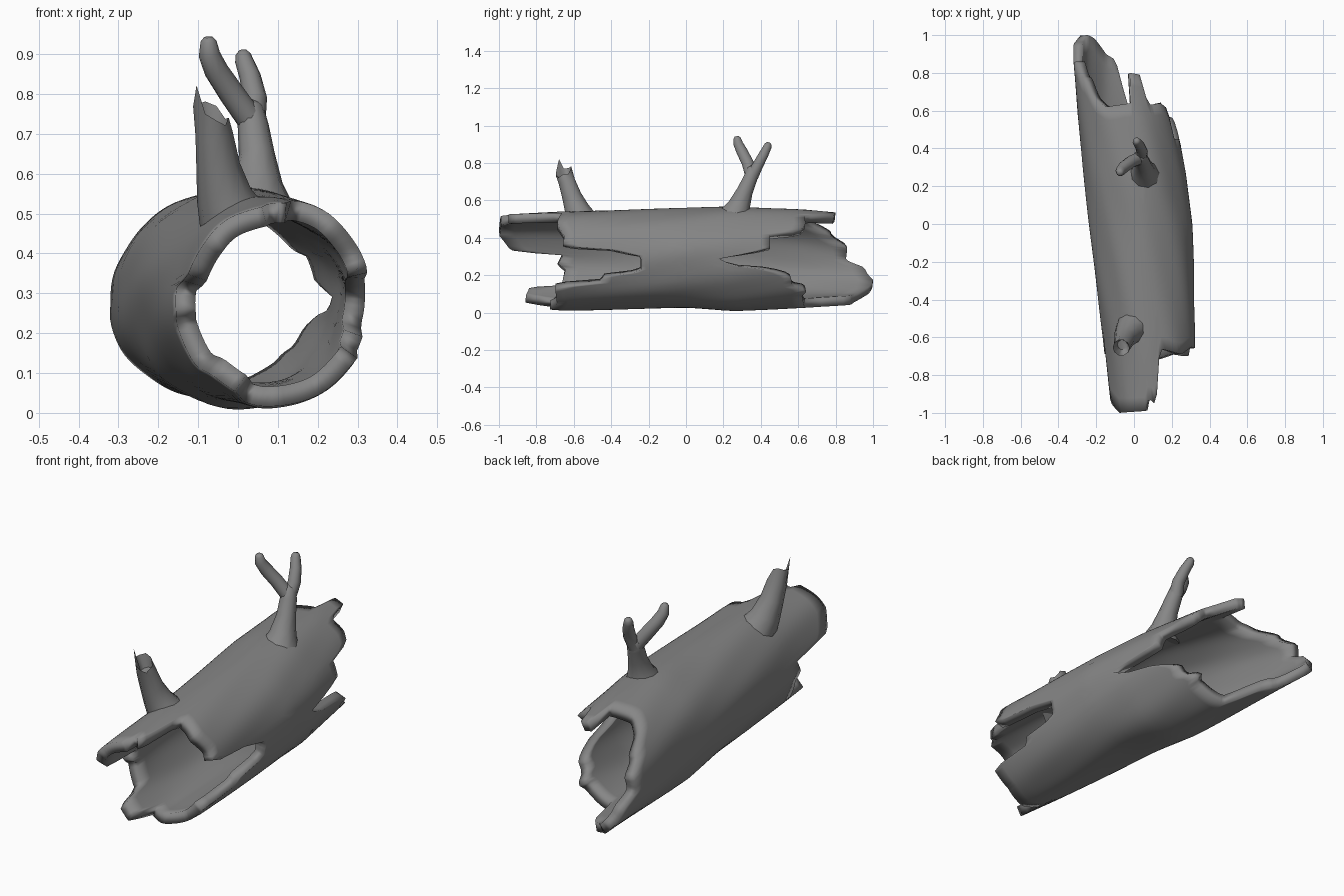
import bpy, bmesh, math
from mathutils import Vector

cube = bpy.data.objects.get("Cube")
if cube:
    bpy.data.objects.remove(cube)

bark = bpy.data.materials.new("bark_grey")
bark.use_nodes = True
bark.diffuse_color = (0.24, 0.24, 0.24, 1)
bark.node_tree.nodes["Principled BSDF"].inputs["Base Color"].default_value = bark.diffuse_color


def lerp_table(table, key):
    """Interpolate the remaining columns of a table sorted by its first column."""
    for a, b in zip(table, table[1:]):
        if key <= b[0]:
            f = max(0.0, (key - a[0]) / (b[0] - a[0]))
            return [p + (q - p) * f for p, q in zip(a[1:], b[1:])]
    return list(table[-1][1:])


def make_object(name, bm, angle):
    mesh = bpy.data.meshes.new(name)
    bm.to_mesh(mesh)
    bm.free()
    mesh.materials.append(bark)
    obj = bpy.data.objects.new(name, mesh)
    bpy.context.collection.objects.link(obj)
    bpy.ops.object.select_all(action='DESELECT')
    obj.select_set(True)
    bpy.context.view_layer.objects.active = obj
    bpy.ops.object.shade_smooth_by_angle(angle=math.radians(angle))
    return obj


# Log axis: y, centre x, centre z, half width, half height
AXIS = [(-1, .1, .28, .23, .243), (-.65, .09, .278, .247, .265), (0, .035, .29, .273, .267),
        (.25, .005, .287, .272, .28), (.6, -.04, .291, .262, .264), (1, -.09, .285, .24, .24)]

# Broken ends: degrees around the log (0 = left side, 90 = top), end y
FRONT = [(0, -.24), (4, -.25), (13, -.42), (17, -.66), (30, -.65), (50, -.69), (79, -.66),
         (84, -.9), (88, -.95), (95, -.92), (100, -.99), (140, -1), (160, -.95), (166, -.92),
         (171, -.66), (185, -.69), (192, -.65), (218, -.67), (226, -.84), (245, -.86),
         (252, -.7), (270, -.73), (300, -.69), (327, -.7), (331, -.46), (341, -.43),
         (345, -.24), (360, -.24)]
BACK = [(0, .18), (4, .28), (11, .45), (29, .45), (33, .61), (45, .64), (63, .63), (67, .79),
        (80, .8), (84, .64), (114, .62), (130, .67), (143, .77), (150, .78), (162, .86),
        (182, .85), (193, .95), (205, .97), (217, 1), (230, .98), (248, .9), (263, .87),
        (271, .64), (310, .62), (318, .65), (325, .57), (338, .56), (347, .45), (353, .25),
        (360, .18)]


def log_point(deg, y):
    cx, cz, rx, rz = lerp_table(AXIS, y)
    a = math.radians(deg)
    bump = 1 + .008 * math.sin(5 * a + 4 * y) + .006 * math.sin(9 * a - 7 * y)
    return Vector((cx + rx * bump * math.cos(a), y, cz + rz * bump * math.sin(a)))


# Hollow log shell with ragged ends
COLS, ROWS = 90, 22
bm = bmesh.new()
grid = []
for i in range(COLS):
    deg = 360 * i / COLS
    y0, y1 = lerp_table(FRONT, deg)[0], lerp_table(BACK, deg)[0]
    grid.append([bm.verts.new(log_point(deg, y0 + (y1 - y0) * j / ROWS)) for j in range(ROWS + 1)])
for i in range(COLS):
    a, b = grid[i], grid[(i + 1) % COLS]
    for j in range(ROWS):
        bm.faces.new((a[j], a[j + 1], b[j + 1], b[j]))
log = make_object("hollow_log", bm, 60)
wall = log.modifiers.new("wall", 'SOLIDIFY')
wall.thickness = .05
wall.offset = -1


def limb(name, path, jag=None, sides=10):
    """Tapered tube along (x, y, z, radius) points, with a rounded or splintered tip."""
    bm = bmesh.new()
    pts = [Vector(p[:3]) for p in path]
    rings = []

    def ring(centre, radius, u, w):
        turn = [2 * math.pi * k / sides for k in range(sides)]
        rings.append([bm.verts.new(centre + radius * (math.cos(t) * u + math.sin(t) * w))
                      for t in turn])

    for n, p in enumerate(pts):
        t = (pts[min(n + 1, len(pts) - 1)] - pts[max(n - 1, 0)]).normalized()
        u = (Vector((1, 0, 0)) - t * t.x).normalized()
        w = t.cross(u)
        ring(p, path[n][3], u, w)
    if jag:
        for v, lift in zip(rings[-1], jag):
            v.co.z += lift
        ring(pts[-1] - t * .05, path[-1][3] * .6, u, w)
    else:
        ring(pts[-1] + t * path[-1][3] * .5, path[-1][3] * .55, u, w)
    for a, b in zip(rings, rings[1:]):
        for k in range(sides):
            m = (k + 1) % sides
            bm.faces.new((a[k], a[m], b[m], b[k]))
    bm.faces.new(rings[-1])
    bm.faces.new(rings[0][::-1])
    return make_object(name, bm, 60)


# Splintered stub near the front
limb("broken_stub",
     [(-.01, -.555, .485, .09), (-.035, -.58, .545, .07), (-.05, -.61, .62, .055),
      (-.06, -.637, .7, .047), (-.068, -.655, .755, .045)],
     jag=[-.02, -.03, 0, .015, .015, .02, .08, .01, -.01, -.03])

# Forked branch near the back
limb("branch_trunk",
     [(.05, .265, .52, .09), (.05, .285, .575, .062), (.047, .315, .65, .045),
      (.038, .345, .72, .039), (.03, .36, .765, .034)])
limb("branch_fork_front",
     [(.035, .35, .73, .034), (-.015, .33, .8, .033), (-.055, .3, .86, .031),
      (-.072, .28, .9, .027), (-.074, .273, .933, .02)])
limb("branch_fork_back",
     [(.035, .355, .73, .034), (.043, .385, .79, .03), (.03, .415, .845, .027),
      (.015, .435, .885, .023), (.013, .44, .9, .019)])
